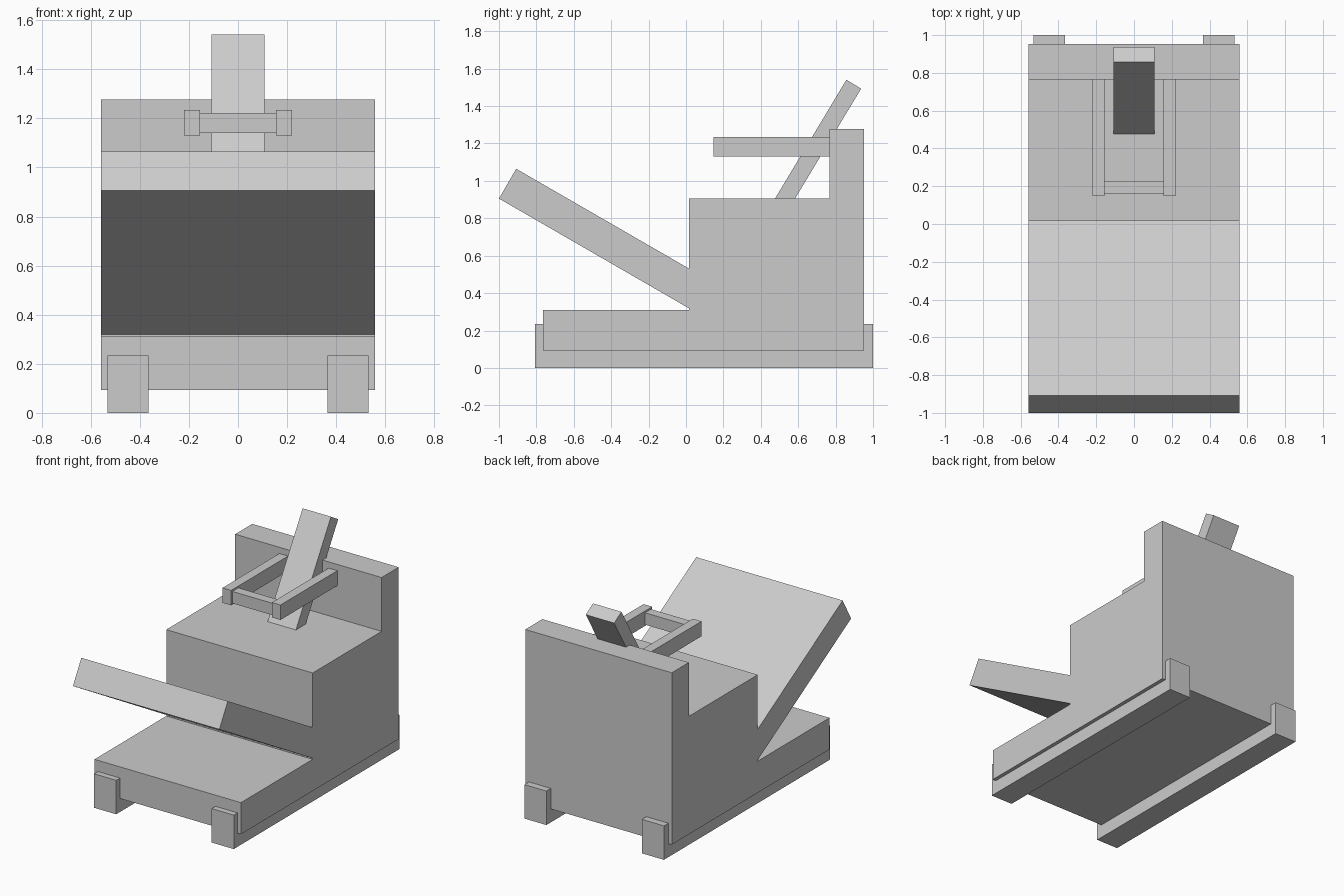
import bpy
import math
from mathutils import Matrix, Vector

if "Cube" in bpy.data.objects:
    bpy.data.objects.remove(bpy.data.objects["Cube"])


def make_box(name, size, matrix):
    """Box mesh of the given size, with the transform baked into the vertices."""
    bpy.ops.mesh.primitive_cube_add(size=1)
    obj = bpy.context.object
    obj.name = obj.data.name = name
    obj.data.transform(matrix @ Matrix.Diagonal((*size, 1)))
    return obj


def box(name, x, y, z):
    """Axis-aligned box from (min, max) ranges."""
    size = [r[1] - r[0] for r in (x, y, z)]
    centre = Vector([sum(r) / 2 for r in (x, y, z)])
    return make_box(name, size, Matrix.Translation(centre))


def tilted_box(name, end, angle, length, width, thickness):
    """Slab starting at end (y, z) and running along angle in the side plane."""
    a = math.radians(angle)
    centre = Vector((0, end[0] + math.cos(a) * length / 2, end[1] + math.sin(a) * length / 2))
    matrix = Matrix.Translation(centre) @ Matrix.Rotation(a, 4, 'X')
    return make_box(name, (width, length, thickness), matrix)


W = 0.558  # half width of the body

# Stepped body
box("base", (-W, W), (-0.765, 0.952), (0.093, 0.311))
box("body", (-W, W), (0.016, 0.952), (0.311, 0.906))
box("back_panel", (-W, W), (0.766, 0.952), (0.906, 1.277))

# Sloping front slab and upright lever, both sunk into the body
tilted_box("front_slab", (-0.954, 0.985), -30, 1.25, 2 * W, 0.184)
tilted_box("lever", (0.897, 1.517), -121, 0.80, 0.216, 0.092)

# Handle frame: crossbar between two arms from the back panel
box("handle_crossbar", (-0.157, 0.157), (0.16, 0.225), (1.14, 1.222))

# Mirrored arms and floor runners
for side, s in (("left", -1), ("right", 1)):
    box(side + "_handle_arm", sorted((s * 0.155, s * 0.221)), (0.147, 0.78), (1.131, 1.234))
    box(side + "_runner", sorted((s * 0.364, s * 0.532)), (-0.806, 1.0), (0, 0.234))
